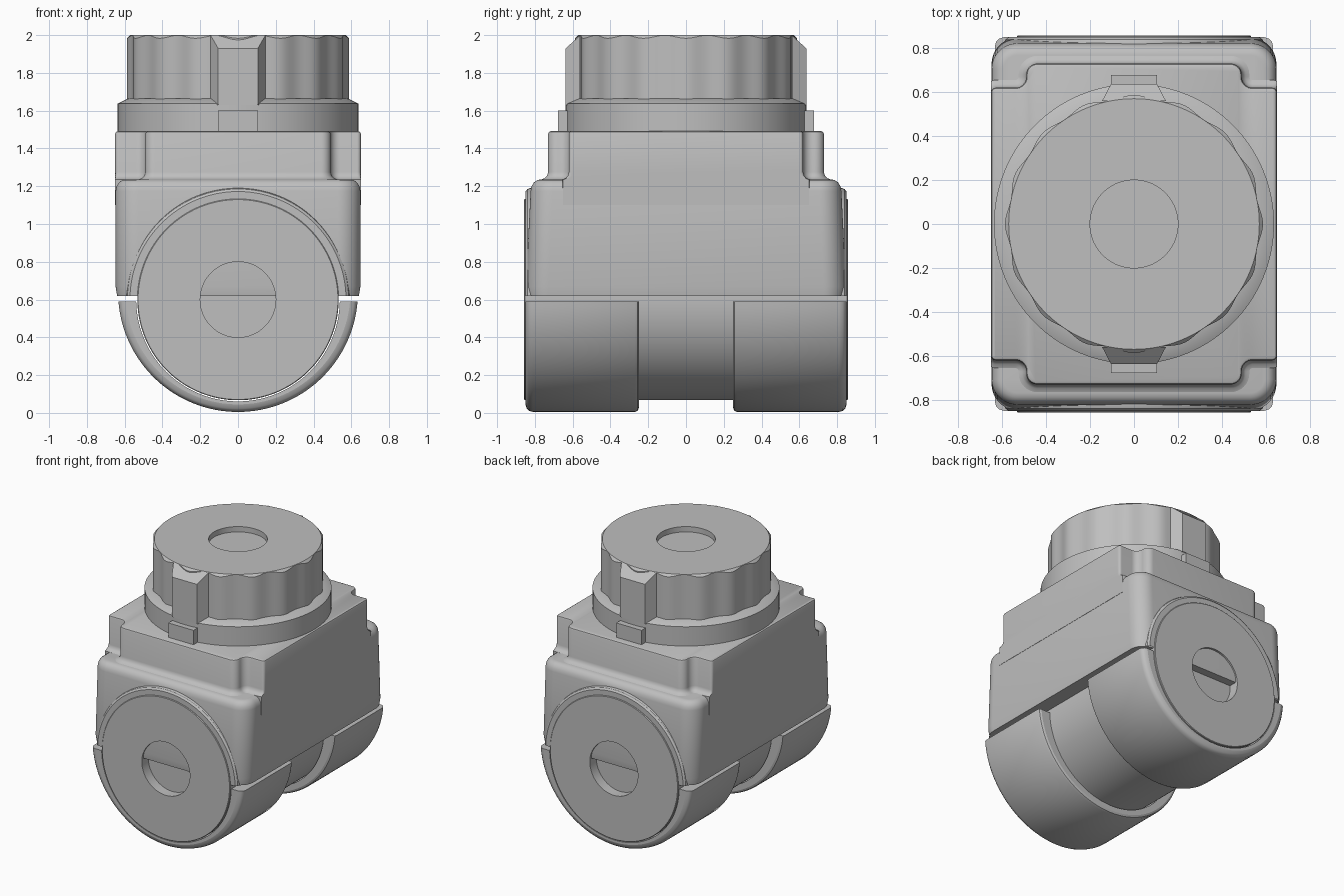
import bpy, bmesh
from math import sin, cos, pi, asin
from mathutils import Vector

if "Cube" in bpy.data.objects:
    bpy.data.objects.remove(bpy.data.objects["Cube"])

grey = bpy.data.materials.new("plain_grey")
grey.use_nodes = True
grey.diffuse_color = (0.52, 0.52, 0.52, 1)
grey.node_tree.nodes["Principled BSDF"].inputs["Base Color"].default_value = (0.52, 0.52, 0.52, 1)


def finish(name, bm):
    """Turn a bmesh into a shaded object."""
    bmesh.ops.remove_doubles(bm, verts=bm.verts, dist=0.00005)
    bmesh.ops.recalc_face_normals(bm, faces=bm.faces)
    mesh = bpy.data.meshes.new(name)
    bm.to_mesh(mesh)
    bm.free()
    mesh.materials.append(grey)
    ob = bpy.data.objects.new(name, mesh)
    bpy.context.collection.objects.link(ob)
    bpy.ops.object.select_all(action='DESELECT')
    ob.select_set(True)
    bpy.context.view_layer.objects.active = ob
    bpy.ops.object.shade_smooth_by_angle(angle=pi / 6)
    return ob


def skin(name, rings, closed=True, caps=True):
    """Join equal rings of points with quads, capping the first and last."""
    bm = bmesh.new()
    rows = [[bm.verts.new(p) for p in ring] for ring in rings]
    n = len(rows[0])
    for a, b in zip(rows, rows[1:]):
        for i in range(n if closed else n - 1):
            j = (i + 1) % n
            bm.faces.new((a[i], a[j], b[j], b[i]))
    if caps:
        bm.faces.new(rows[0])
        bm.faces.new(rows[-1])
    return finish(name, bm)


def rounded_outline(corners, steps=8):
    """Right-angled outline with rounded corners: list of (point, outward normal)."""
    out = []
    n = len(corners)
    for i, (x, y, r) in enumerate(corners):
        p = Vector((x, y))
        d1 = (Vector(corners[i - 1][:2]) - p).normalized()
        d2 = (Vector(corners[(i + 1) % n][:2]) - p).normalized()
        sign = 1 if d2.x * d1.y - d2.y * d1.x > 0 else -1
        centre = p + (d1 + d2) * r
        for k in range(steps + 1):
            t = pi / 2 * k / steps
            d = -(d2 * cos(t) + d1 * sin(t))
            out.append((centre + d * r, d * sign))
    return out


def stack(name, outline, layers, max_x):
    """Loft an outline through layers of (height, offset, y scale)."""
    rings = []
    for z, off, sy in layers:
        ring = []
        for p, nrm in outline:
            q = p + nrm * off
            ring.append((max(-max_x, min(max_x, q.x)), q.y * sy, z))
        rings.append(ring)
    return skin(name, rings)


AXLE_Z = 0.6
BORE = 0.533

# Lower housing: tapered rounded box with a soft shoulder
W, D = 0.648, 0.848
box = rounded_outline([(W, -D, 0.12), (W, D, 0.12), (-W, D, 0.12), (-W, -D, 0.12)], 12)
stack("lower_housing", box, [
    (0.62, -0.008, 1), (0.67, 0, 1), (1.175, 0, 0.97), (1.2, -0.005, 0.97),
    (1.22, -0.018, 0.97), (1.232, -0.035, 0.97), (1.236, -0.055, 0.97)], W)

# Upper housing: notched corners, filleted into the shoulder
quarter = [(0.65, 0.62, 0.02), (0.49, 0.62, 0.05), (0.49, 0.73, 0.05)]
notched = []
for sx, sy in ((1, 1), (-1, 1), (-1, -1), (1, -1)):
    part = [(sx * x, sy * y, r) for x, y, r in quarter]
    notched += part if sx * sy > 0 else part[::-1]
stack("upper_housing", rounded_outline(notched), [
    (1.1, 0.035, 1), (1.236, 0.035, 1), (1.243, 0.018, 1), (1.255, 0.006, 1),
    (1.275, 0, 1), (1.478, 0, 1), (1.487, -0.004, 1), (1.492, -0.014, 1)], 0.65)

# Arched rims around the axle ends
start = asin(0.02 / 0.59)
for side, label in ((-1, "front"), (1, "back")):
    rings = []
    for r, y in ((0.59, 0.7), (0.59, 0.825), (0.585, 0.84), (0.572, 0.85), (0.5, 0.85)):
        ring = []
        for i in range(65):
            a = start + (pi - 2 * start) * i / 64
            ring.append((r * cos(a), side * y, AXLE_Z + r * sin(a)))
        rings.append(ring)
    skin(label + "_arch_rim", rings, closed=False, caps=False)


def revolve(name, profile, along_y=False, steps=128):
    """Spin (radius, height) pairs about z, or about the axle."""
    rings = []
    for r, h in profile:
        angles = [2 * pi * i / steps for i in range(steps)]
        if along_y:
            rings.append([(r * cos(a), h, AXLE_Z + r * sin(a)) for a in angles])
        else:
            rings.append([(r * cos(a), r * sin(a), h) for a in angles])
    return skin(name, rings)


# Axle barrel with a round recess in each end
half = [(0.2, 0.78), (0.2, 0.857), (BORE - 0.004, 0.857), (BORE, 0.853)]
revolve("axle_barrel", [(r, -y) for r, y in half] + half[::-1], along_y=True)

# Clamp shells hugging the underside of the barrel
SHELL_Z, SHELL_R, CUT = 0.64, 0.635, 0.59
shell_layers = [(0.25, 0.02), (0.256, 0.006), (0.27, 0), (0.81, 0),
                (0.83, 0.006), (0.843, 0.018), (0.85, 0.04)]
for side, label in ((-1, "front"), (1, "back")):
    rings = []
    for y, inset in shell_layers:
        r = SHELL_R - inset
        a0, b0 = asin((SHELL_Z - CUT) / r), asin((AXLE_Z - CUT) / (BORE + 0.006))
        outer, inner = [], []
        for i in range(65):
            a = -a0 - (pi - 2 * a0) * i / 64
            b = -b0 - (pi - 2 * b0) * i / 64
            outer.append((r * cos(a), side * y, SHELL_Z + r * sin(a)))
            inner.append(((BORE + 0.006) * cos(b), side * y, AXLE_Z + (BORE + 0.006) * sin(b)))
        rings.append(outer + inner[::-1])
    shell = skin(label + "_clamp_shell", rings, caps=False)
    # End walls as strips between the outer and inner arcs
    bm = bmesh.new()
    for ring in (rings[0], rings[-1]):
        v = [bm.verts.new(p) for p in ring]
        for i in range(64):
            bm.faces.new((v[i], v[i + 1], v[128 - i], v[129 - i]))
    finish(label + "_clamp_ends", bm)

# Round flange under the cap
revolve("cap_flange", [(0.637, 1.48), (0.637, 1.637), (0.58, 1.665)])

# Scalloped cap with a chamfered rim and a shallow recess
TOP_R = 0.57


def grip(a):
    return 0.579 + 0.008 * cos(16 * a)


angles = [2 * pi * i / 256 for i in range(256)]
rings = [[(grip(a) * cos(a), grip(a) * sin(a), 1.64) for a in angles],
         [(grip(a) * cos(a), grip(a) * sin(a), 2 - (grip(a) - TOP_R)) for a in angles]]
for r, z in ((TOP_R, 2), (0.2, 2), (0.2, 1.96)):
    rings.append([(r * cos(a), r * sin(a), z) for a in angles])
skin("grip_cap", rings)

# Chamfered lugs on the cap and index tabs on the flange
for side, label in ((-1, "front"), (1, "back")):
    lug = [[(-0.145, side * 0.56, 1.63), (-0.105, side * 0.637, 1.63),
            (0.105, side * 0.637, 1.63), (0.145, side * 0.56, 1.63)],
           [(-0.145, side * 0.56, 1.999), (-0.105, side * 0.637, 1.93),
            (0.105, side * 0.637, 1.93), (0.145, side * 0.56, 1.999)]]
    skin(label + "_cap_lug", lug)
    tab = [[(x, side * y, z) for x, y in ((-0.105, 0.6), (-0.105, 0.678), (0.105, 0.678), (0.105, 0.6))]
           for z in (1.485, 1.6)]
    skin(label + "_index_tab", tab)
